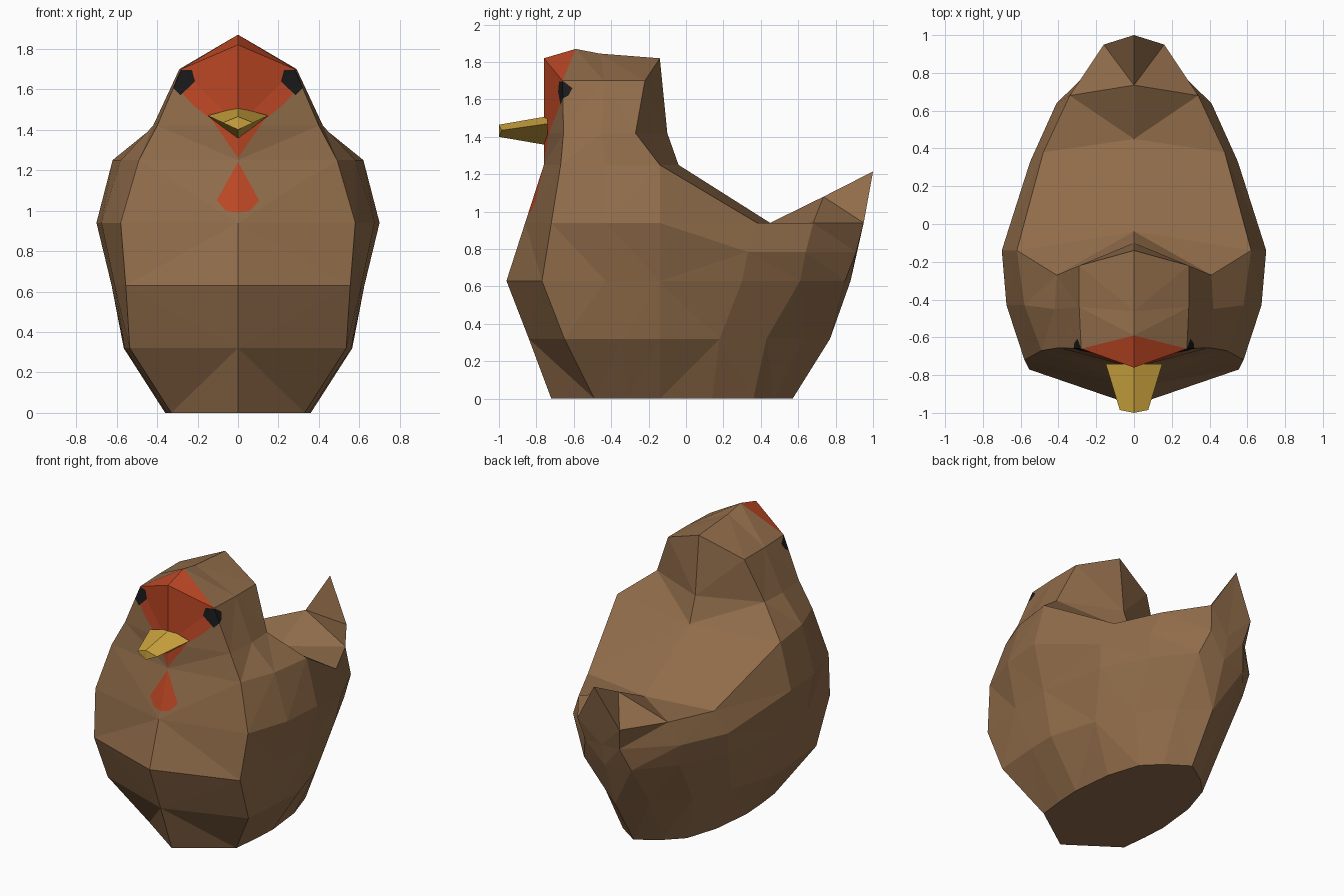
import bpy, bmesh
from mathutils import Vector

if "Cube" in bpy.data.objects:
    bpy.data.objects.remove(bpy.data.objects["Cube"])

def material(name, rgb):
    m = bpy.data.materials.new(name)
    m.diffuse_color = (*rgb, 1)
    m.use_nodes = True
    m.node_tree.nodes["Principled BSDF"].inputs["Base Color"].default_value = m.diffuse_color
    return m

BROWN = material("brown feathers", (0.28, 0.15, 0.068))
RED = material("red skin", (0.50, 0.062, 0.018))
BLACK = material("black eye", (0.01, 0.01, 0.01))
YELLOW = material("yellow beak", (0.62, 0.38, 0.05))

def finish(name, bm, mats):
    """Mirror the half mesh across x = 0."""
    bmesh.ops.recalc_face_normals(bm, faces=bm.faces)
    me = bpy.data.meshes.new(name)
    bm.to_mesh(me)
    bm.free()
    for m in mats:
        me.materials.append(m)
    ob = bpy.data.objects.new(name, me)
    bpy.context.collection.objects.link(ob)
    mod = ob.modifiers.new("mirror", 'MIRROR')
    mod.use_clip = True
    mod.merge_threshold = 0.002

def paint(bm, poly, index, u=(1, 0)):
    """Cut a convex (u, z) outline into the faces turned its way and colour it."""
    out = Vector((u[1], -u[0], 0))
    cand = [f for f in bm.faces
            if f.normal.dot(out) > 0.2 and f.calc_center_median().y < -0.2]
    for (pu, pz), (qu, qz) in zip(poly, poly[1:] + poly[:1]):
        nu, nz = pz - qz, qu - pu
        no = Vector((nu * u[0], nu * u[1], nz)).normalized()
        co = Vector((pu * u[0], pu * u[1], pz))
        geom = set(cand)
        for f in cand:
            geom.update(f.edges)
            geom.update(f.verts)
        res = bmesh.ops.bisect_plane(bm, geom=list(geom), dist=1e-5,
                                     plane_co=co, plane_no=no)
        cand = [f for f in res["geom"] if isinstance(f, bmesh.types.BMFace)
                and (f.calc_center_median() - co).dot(no) > 0]
    for f in cand:
        f.material_index = index

# Body: right half as rings from the breast round to the tail
flat = [
    (0.00, [(0, -.72), (.33, -.49), (.35, -.31), (.36, -.14),
            (.33, .14), (.26, .36), (.15, .47), (0, .57)]),
    (0.32, [(0, -.84), (.535, -.65), (.56, -.34), (.565, -.14),
            (.47, .18), (.35, .43), (.17, .63), (0, .77)]),
    (0.63, [(0, -.96), (.555, -.77), (.61, -.43), (.625, -.14),
            (.53, .30), (.38, .61), (.18, .85), (0, .88)]),
]
rings = [[(x, y, z) for x, y in pts] for z, pts in flat]
rings.append([(0, -.86, .94), (.58, -.72, .94), (.675, -.43, .94), (.70, -.14, .94),
              (.55, .33, .785), (.41, .64, .785), (.13, .91, .785), (0, .915, .785)])
rings.append([(0, -.76, 1.25), (.49, -.67, 1.25), (.58, -.43, 1.25), (.62, -.14, 1.25),
              (.48, .38, .94), (.34, .68, .94), (.16, .95, .94), (0, 1.0, 1.215)])
# Neck and head rings
neck = [
    rings[4][:4] + [(0, -.04, 1.25)],
    [(0, -.76, 1.42), (.40, -.655, 1.42), (.42, -.45, 1.42), (.41, -.27, 1.42), (0, -.10, 1.42)],
    [(0, -.76, 1.82), (.28, -.66, 1.70), (.29, -.44, 1.70), (.29, -.22, 1.70), (0, -.14, 1.82)],
]

bm = bmesh.new()
cache = {}

def face(*pts):
    vs = []
    for p in pts:
        if p not in cache:
            cache[p] = bm.verts.new(p)
        vs.append(cache[p])
    bm.faces.new(vs)

def skin(rows):
    for a, b in zip(rows, rows[1:]):
        for i in range(len(a) - 1):
            face(a[i], a[i + 1], b[i + 1], b[i])

skin(rings)
skin(neck)
face(*reversed(rings[0]))
# Back, saddle and tail top
top = rings[4]
ridge = [neck[0][4], (0, .45, .94), (0, .735, 1.08)]
face(top[3], top[4], ridge[1], ridge[0])
face(top[4], top[5], ridge[2], ridge[1])
face(top[5], top[6], top[7], ridge[2])
# Crown
h = neck[2]
crown = [(0, -.59, 1.87), (0, -.46, 1.845)]
face(h[0], h[1], crown[0])
face(h[1], h[2], crown[1], crown[0])
face(h[2], h[3], h[4], crown[1])

bmesh.ops.recalc_face_normals(bm, faces=bm.faces)
bmesh.ops.triangulate(bm, faces=[f for f in bm.faces if len(f.verts) == 4])
bm.normal_update()
# Red face, throat and wattle, then the eye
paint(bm, [(-.1, 1.45), (.13, 1.45), (.22, 1.52), (.31, 1.62), (.40, 1.9), (-.1, 1.9)], 1)
paint(bm, [(0, 1.26), (.13, 1.45), (-.1, 1.45), (-.1, 1.2)], 1)
paint(bm, [(-.1, .99), (0, .99), (.06, 1.0), (.105, 1.05), (0, 1.24), (-.1, 1.24)], 1)
bm.normal_update()
paint(bm, [(-.24, 1.64), (-.175, 1.57), (-.125, 1.62), (-.125, 1.66),
           (-.165, 1.695), (-.225, 1.695)], 2, (.8, .6))
finish("hen_body", bm, [BROWN, RED, BLACK])

# Beak: tapered diamond section
bm = bmesh.new()
cache = {}
root = [(0, -.74, 1.51), (.15, -.74, 1.47), (0, -.74, 1.355)]
tip = [(0, -1.0, 1.465), (.075, -.985, 1.435), (0, -1.0, 1.40)]
skin([root, tip])
face(*tip)
face(*reversed(root))
finish("beak", bm, [YELLOW])
